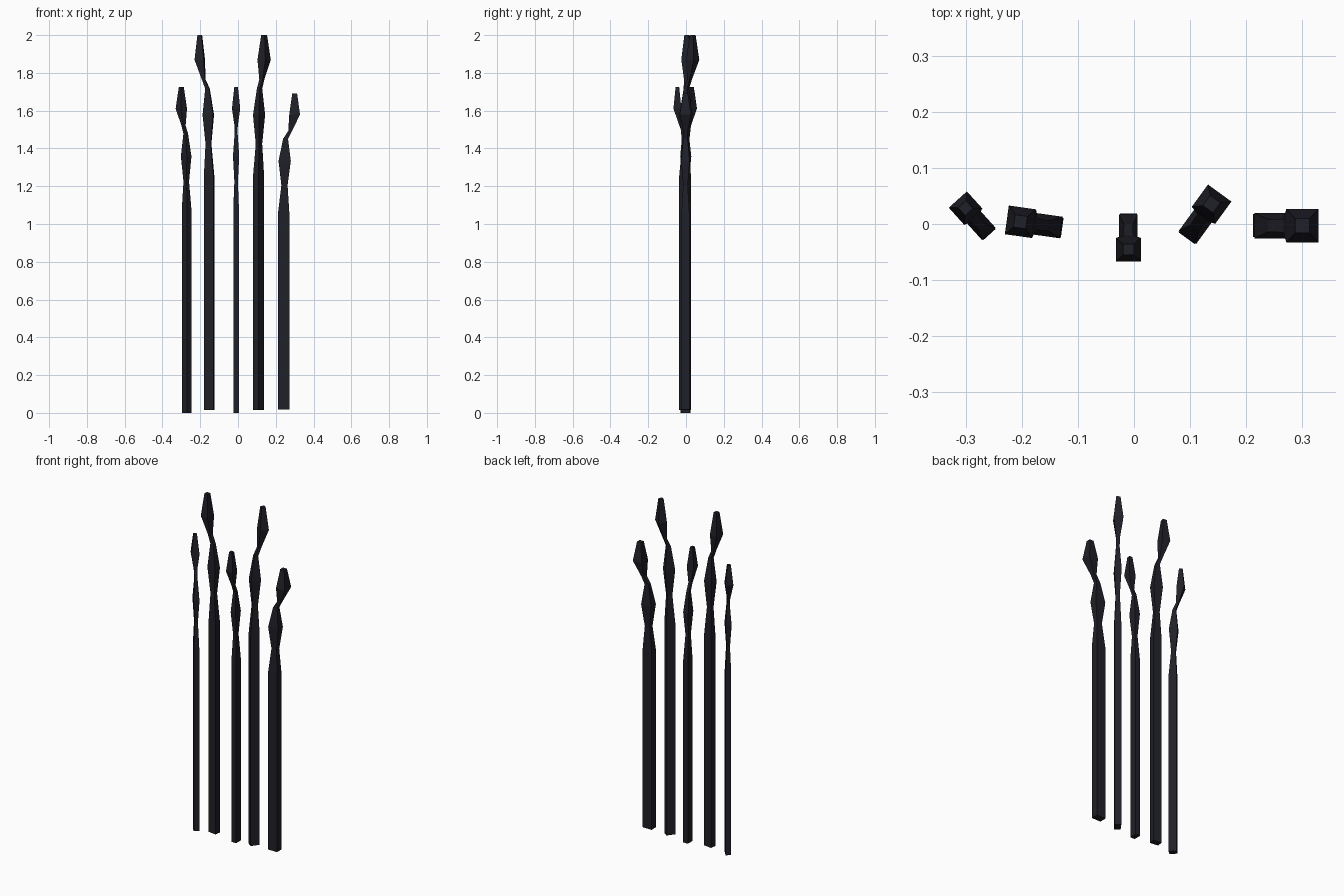
import bpy, bmesh, math
from mathutils import Matrix, Vector

if "Cube" in bpy.data.objects:
    bpy.data.objects.remove(bpy.data.objects["Cube"])

mat = bpy.data.materials.new("near_black")
mat.diffuse_color = (0.014, 0.014, 0.021, 1)
mat.use_nodes = True
mat.node_tree.nodes["Principled BSDF"].inputs["Base Color"].default_value = mat.diffuse_color

# Cross-sections: height fraction, sideways offset, half width, half thickness
SECTIONS = [
    (0.0,   0.000, 0.0295, 0.0205),
    (0.625, 0.000, 0.0295, 0.0205),   # end of straight shaft
    (0.710, 0.004, 0.0165, 0.0125),   # lower neck
    (0.787, 0.005, 0.0325, 0.0225),   # middle bulge
    (0.857, 0.010, 0.0130, 0.0110),   # bent upper neck
    (0.882, 0.034, 0.0100, 0.0120),
    (0.934, 0.058, 0.0285, 0.0300),   # head bulge
    (1.0,   0.058, 0.0130, 0.0130),   # flat tip
]


def post(name, x, y, z0, z1, scale, angle):
    bm = bmesh.new()
    rings = []
    for f, off, hw, ht in SECTIONS:
        rings.append([bm.verts.new((scale * (off + sx * hw), scale * sy * ht, f * (z1 - z0)))
                      for sx, sy in ((-1, -1), (1, -1), (1, 1), (-1, 1))])
    for a, b in zip(rings, rings[1:]):
        for i in range(4):
            j = (i + 1) % 4
            bm.faces.new((a[i], a[j], b[j], b[i]))
    bm.faces.new(rings[0][::-1])
    bm.faces.new(rings[-1])
    bm.transform(Matrix.Translation(Vector((x, y, z0))) @ Matrix.Rotation(math.radians(angle), 4, 'Z'))
    bmesh.ops.recalc_face_normals(bm, faces=bm.faces)
    me = bpy.data.meshes.new(name)
    bm.to_mesh(me)
    bm.free()
    me.materials.append(mat)
    bpy.context.collection.objects.link(bpy.data.objects.new(name, me))


# Five stalks, each turned its own way
post("stalk_far_left",  -0.272, -0.003, 0.0,   1.725, 0.725, 132)
post("stalk_left",      -0.153, -0.003, 0.015, 2.0,   0.86,  172)
post("stalk_middle",    -0.010, -0.003, 0.0,   1.725, 0.735, -90)
post("stalk_right",      0.109, -0.005, 0.015, 2.0,   0.86,  54)
post("stalk_far_right",  0.242, -0.003, 0.018, 1.69,  1.0,   0)
